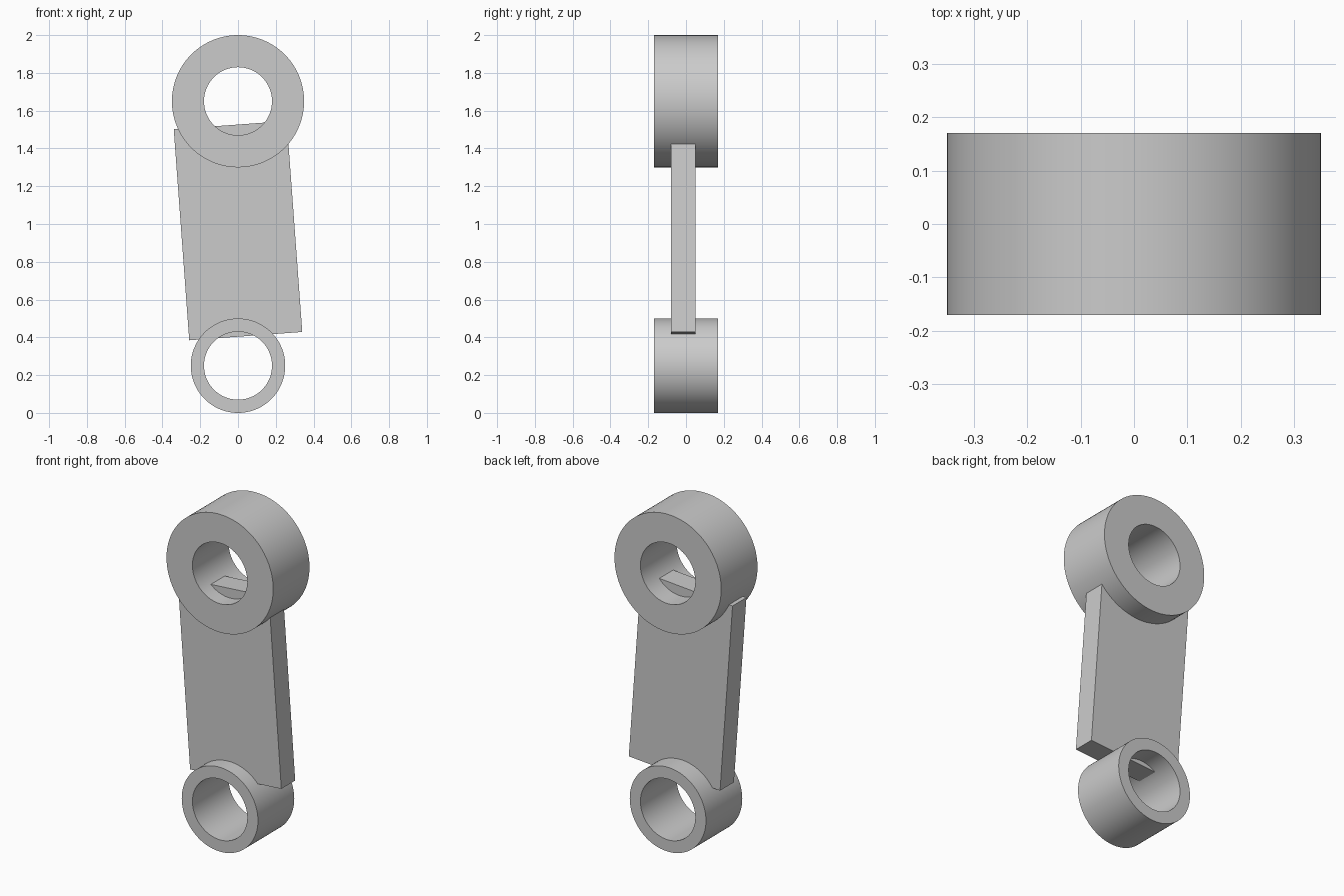
import bpy
import bmesh
import math
from mathutils import Matrix

cube = bpy.data.objects.get("Cube")
if cube:
    bpy.data.objects.remove(cube, do_unlink=True)

GREY = (0.6, 0.6, 0.6, 1.0)
mat = bpy.data.materials.new("light_grey")
mat.use_nodes = True
mat.diffuse_color = GREY
mat.node_tree.nodes["Principled BSDF"].inputs["Base Color"].default_value = GREY


def add_object(name, bm):
    bmesh.ops.recalc_face_normals(bm, faces=bm.faces)
    mesh = bpy.data.meshes.new(name)
    bm.to_mesh(mesh)
    bm.free()
    mesh.materials.append(mat)
    obj = bpy.data.objects.new(name, mesh)
    bpy.context.collection.objects.link(obj)
    return obj


def add_ring(name, z, outer, inner, half_depth, segments=96):
    """Tube along y, made by spinning its rectangular section."""
    bm = bmesh.new()
    section = [(outer, -half_depth), (outer, half_depth),
               (inner, half_depth), (inner, -half_depth)]
    verts = [bm.verts.new((r, y, z)) for r, y in section]
    edges = [bm.edges.new((verts[i], verts[i - 1])) for i in range(len(verts))]
    bmesh.ops.spin(bm, geom=verts + edges, cent=(0, 0, z), axis=(0, 1, 0),
                   angle=math.tau, steps=segments, use_merge=True)
    bmesh.ops.remove_doubles(bm, verts=bm.verts, dist=0.0001)
    obj = add_object(name, bm)
    bpy.ops.object.select_all(action='DESELECT')
    obj.select_set(True)
    bpy.context.view_layer.objects.active = obj
    bpy.ops.object.shade_smooth_by_angle(angle=math.radians(30))


# Large upper eye and small lower eye of the link
add_ring("upper_ring", 1.65, 0.35, 0.18, 0.17)
add_ring("lower_ring", 0.25, 0.25, 0.18, 0.17)

# Slightly tilted flat plate joining the two eyes
bm = bmesh.new()
bmesh.ops.create_cube(bm, size=1, matrix=Matrix.Translation((0, -0.015, 0.965))
                      @ Matrix.Rotation(math.radians(-4.2), 4, 'Y')
                      @ Matrix.Diagonal((0.6, 0.13, 1.12, 1)))
add_object("connecting_plate", bm)
